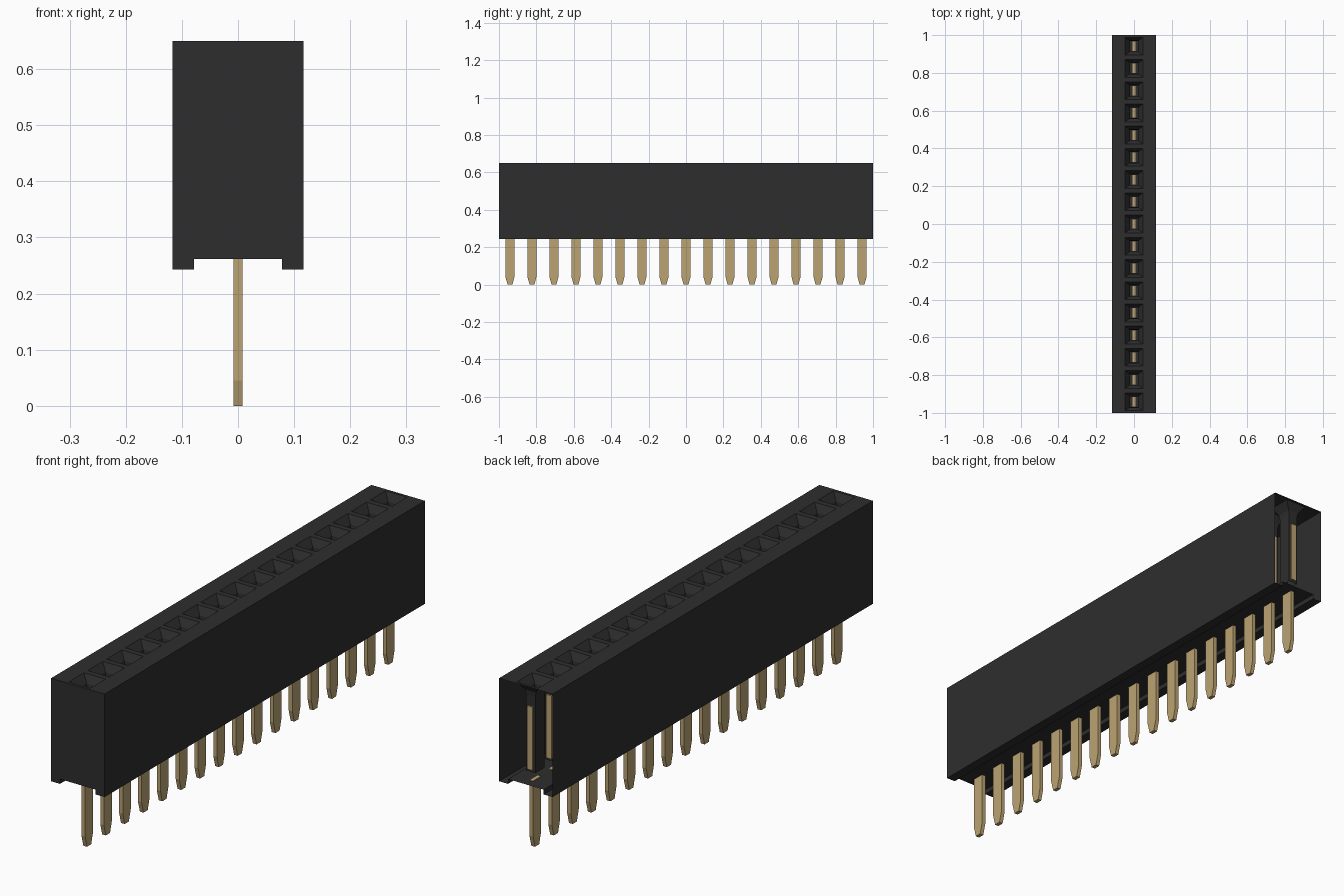
import bpy, bmesh

cube = bpy.data.objects.get("Cube")
if cube:
    bpy.data.objects.remove(cube)

COUNT = 17
PITCH = 2 / COUNT
WIDE = 0.117      # half width of the housing
TOP = 0.65
CENTRES = [(i - (COUNT - 1) / 2) * PITCH for i in range(COUNT)]


def material(name, rgb):
    m = bpy.data.materials.new(name)
    m.use_nodes = True
    colour = (*rgb, 1)
    m.diffuse_color = colour
    node = m.node_tree.nodes["Principled BSDF"]
    node.inputs["Base Color"].default_value = colour
    node.inputs["Roughness"].default_value = 0.6
    return m


black = material("black plastic", (0.027, 0.027, 0.027))
gold = material("gold metal", (0.50, 0.37, 0.17))


def finish(bm, name, mat):
    bmesh.ops.remove_doubles(bm, verts=bm.verts[:], dist=0.0001)
    mesh = bpy.data.meshes.new(name)
    bm.to_mesh(mesh)
    bm.free()
    mesh.materials.append(mat)
    obj = bpy.data.objects.new(name, mesh)
    bpy.context.collection.objects.link(obj)
    return obj


def tube(bm, y, rings, capped=False):
    """Join rectangular rings (half x, half y, z), listed from the top down."""
    loops = [[bm.verts.new((sx * hx, y + sy * hy, z))
              for sx, sy in ((-1, -1), (1, -1), (1, 1), (-1, 1))]
             for hx, hy, z in rings]
    for a, b in zip(loops, loops[1:]):
        for j in range(4):
            k = (j + 1) % 4
            bm.faces.new((a[j], a[k], b[k], b[j]))
    if capped:
        bm.faces.new(loops[0])
        bm.faces.new(loops[-1][::-1])
        bmesh.ops.recalc_face_normals(bm, faces=bm.faces[:])


# Housing shell: notched profile, closed at the front and open at the back
bm = bmesh.new()
left = [(-WIDE, TOP), (-WIDE, 0.243), (-0.078, 0.243), (-0.078, 0.262)]
profile = left + [(-x, z) for x, z in reversed(left)]
front = [bm.verts.new((x, -1, z)) for x, z in profile]
back = [bm.verts.new((x, 1, z)) for x, z in profile]
bm.faces.new(front)
for i in range(len(profile) - 1):
    bm.faces.new((front[i], back[i], back[i + 1], front[i + 1]))
finish(bm, "housing", black)

# Top plate with a funnel and a hanging tube for every socket
bm = bmesh.new()
for y in CENTRES:
    tube(bm, y, [(WIDE, PITCH / 2, TOP), (0.047, 0.047, TOP),
                 (0.024, 0.03, 0.62), (0.02, 0.028, 0.6), (0.02, 0.028, 0.3)])
finish(bm, "sockets", black)

# Solder pins with tapered tips
bm = bmesh.new()
for y in CENTRES:
    tube(bm, y, [(0.008, 0.025, 0.265), (0.008, 0.025, 0.045),
                 (0.008, 0.013, 0)], capped=True)
finish(bm, "pins", gold)

# Contact springs: a thin blade on both sides of each socket tube
bm = bmesh.new()
for y in CENTRES:
    for side in (-1, 1):
        tube(bm, y + side * 0.031, [(0.012, 0.003, 0.56), (0.012, 0.003, 0.31)],
             capped=True)
finish(bm, "contact_springs", gold)
